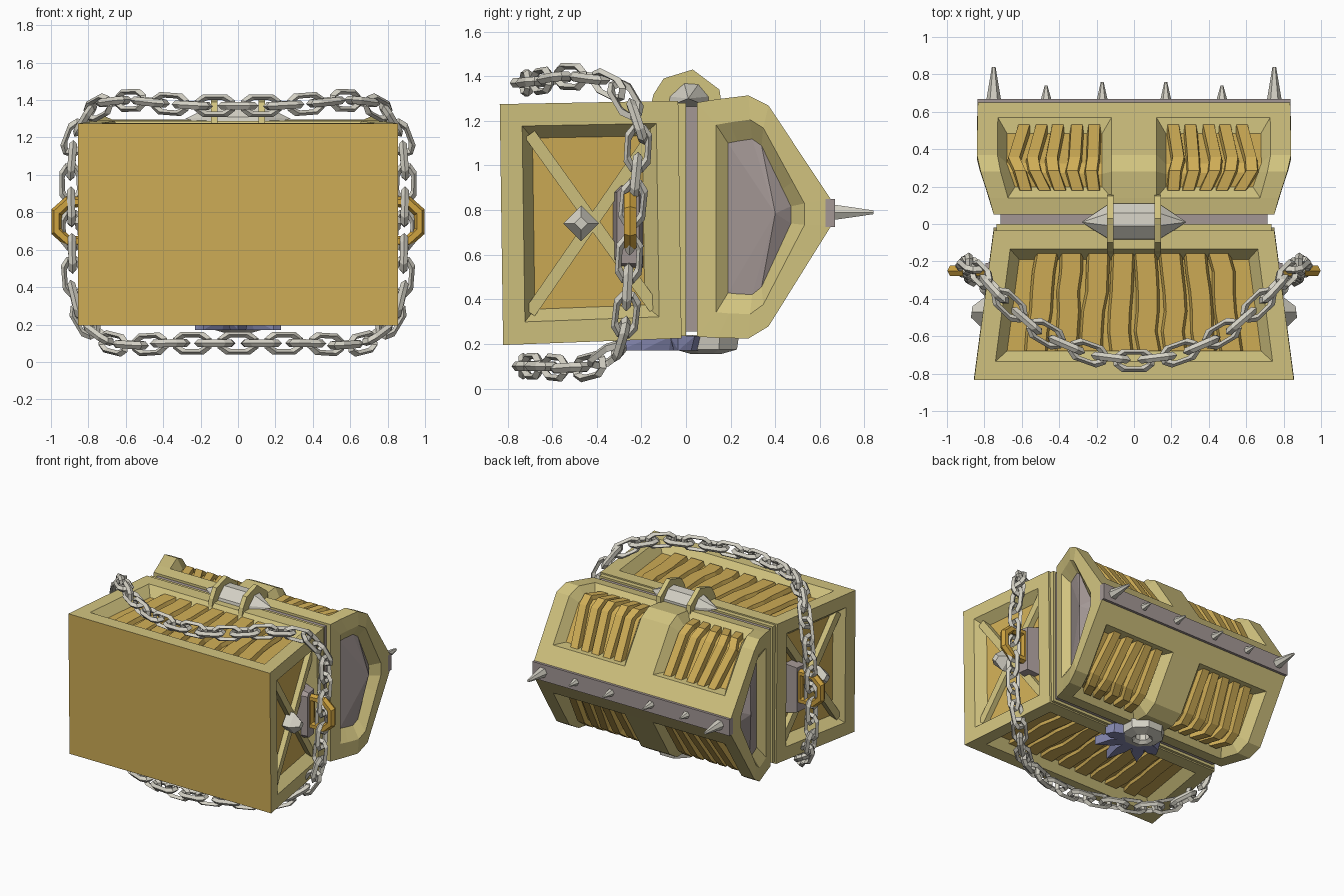
import bpy, bmesh, math, random
from mathutils import Vector

random.seed(4)
cube = bpy.data.objects.get("Cube")
if cube:
    bpy.data.objects.remove(cube, do_unlink=True)


def material(name, *rgb):
    m = bpy.data.materials.new(name)
    m.use_nodes = True
    col = [((c / 255 + 0.055) / 1.055) ** 2.4 for c in rgb] + [1]
    m.diffuse_color = col
    m.node_tree.nodes["Principled BSDF"].inputs["Base Color"].default_value = col
    return m


FRAME = material("pale frame wood", 209, 195, 127)
WOOD = material("golden plank wood", 207, 173, 86)
STEEL = material("light steel", 212, 209, 197)
IRON = material("mauve iron", 163, 151, 149)
GOLD = material("handle gold", 207, 163, 64)
BLUE = material("blue steel", 133, 136, 176)


def finish(bm, name, *mats):
    bmesh.ops.recalc_face_normals(bm, faces=bm.faces[:])
    me = bpy.data.meshes.new(name)
    bm.to_mesh(me)
    bm.free()
    for m in mats:
        me.materials.append(m)
    ob = bpy.data.objects.new(name, me)
    bpy.context.collection.objects.link(ob)
    return ob


def hull(name, pts, mat):
    bm = bmesh.new()
    bmesh.ops.convex_hull(bm, input=[bm.verts.new(p) for p in pts])
    return finish(bm, name, mat)


def box(name, x0, x1, y0, y1, z0, z1, mat):
    return hull(name, [(x, y, z) for x in (x0, x1) for y in (y0, y1) for z in (z0, z1)], mat)


def bridge(bm, a, b, closed=True):
    n = len(a)
    return [bm.faces.new((a[i], a[(i + 1) % n], b[(i + 1) % n], b[i]))
            for i in range(n if closed else n - 1)]


def ring(bm, c, u, v, outline, r, sides):
    """Closed link: a polygon wire swept round an outline in the u, v plane."""
    n = u.cross(v)
    loops = []
    for a, b in outline:
        out = (u * a + v * b).normalized()
        loops.append([bm.verts.new(c + u * a + v * b + (out * math.cos(t) + n * math.sin(t)) * r)
                      for t in (math.tau * k / sides for k in range(sides))])
    for i, l in enumerate(loops):
        bridge(bm, loops[i - 1], l)


def planks(name, paths, width, thick):
    """Boards running along paths of (point, outward) pairs."""
    bm = bmesh.new()
    for path in paths:
        loops = []
        for p, n in path:
            j = random.uniform(-0.012, 0.012)
            loops.append([bm.verts.new(Vector(p) + Vector((j + s * width, 0, 0)) + Vector(n) * t)
                          for s, t in ((-.5, 0), (-.4, thick), (.4, thick), (.5, 0))])
        for a, b in zip(loops, loops[1:]):
            bridge(bm, a, b)
        bm.faces.new(loops[0])
        bm.faces.new(loops[-1])
    finish(bm, name, WOOD)


# Chest body: tapered block with four framed recesses and a plain wooden base
bm = bmesh.new()
base = [bm.verts.new(p) for p in ((-.855, -.82, .195), (.855, -.82, .195), (.855, -.835, 1.275), (-.855, -.835, 1.275))]
rim = [bm.verts.new(p) for p in ((-.75, -.02, .225), (.75, -.02, .225), (.75, -.035, 1.29), (-.75, -.035, 1.29))]
walls = bridge(bm, base, rim)
bottom = bm.faces.new(base)
bottom.material_index = 1
bm.faces.new(rim)
bmesh.ops.recalc_face_normals(bm, faces=bm.faces[:])
for f in walls:
    bmesh.ops.inset_region(bm, faces=[f], thickness=0.1, use_even_offset=True)
    bmesh.ops.inset_region(bm, faces=[f], thickness=0.055, depth=-0.07, use_even_offset=True)
    f.material_index = 1
finish(bm, "chest_body", FRAME, WOOD)

for name, z, s in (("upper_planks", 1.21, 1), ("lower_planks", .28, -1)):
    paths = [[((k * .148 * (1 - .11 * t), -.68 + .53 * t, z + .02 * t), (0, 0, s))
              for t in (0, .2, .4, .6, .8, 1)] for k in (-3.5, -2.5, -1.5, -.5, .5, 1.5, 2.5, 3.5)]
    planks(name, paths, .125, .03)

# Liner between body and lid
box("rim_liner", -.715, .715, -.06, .08, .255, 1.265, IRON)
box("body_lip", -.735, .735, -.05, .0, .235, 1.28, FRAME)

# Lid: faceted shell with two recesses on each slope
rows = [(.05, .525, .75), (.14, .535, .775), (.28, .545, .82), (.37, .495, .84), (.57, .184, .837), (.65, .06, .835)]


def mid(y):
    return .755 + .05 * y


def lid_width(y):
    return .73 + .33 * y if y < .33 else .84


profile = [(y, h, w) for y, h, w in rows] + [(y, -h, w) for y, h, w in reversed(rows)]
bm = bmesh.new()
grid = [[bm.verts.new((x, y, mid(y) + h)) for x in (-w, -.87 * w, -.12, .12, .87 * w, w)] for y, h, w in profile]
strips = [bridge(bm, a, b, False) for a, b in zip(grid, grid[1:])]
bm.faces.new(grid[0] + grid[-1][::-1])
for col, s in ((0, -1), (-1, 1)):
    # End wall: flat border, sloped reveal, then a low iron pyramid
    loops = [[row[col] for row in grid]]
    for sy, sz, d in ((.66, .8, 0), (.47, .64, .06)):
        loop = []
        for y, h, w in profile:
            yy = .32 + (y - .33) * sy
            loop.append(bm.verts.new((s * (lid_width(yy) - d), yy, mid(yy) + h * sz)))
        loops.append(loop)
    bridge(bm, loops[0], loops[1])
    bridge(bm, loops[1], loops[2])
    apex = bm.verts.new((s * .83, .4, .785))
    last = loops[2]
    for i in range(len(last)):
        bm.faces.new((last[i - 1], last[i], apex)).material_index = 1
bmesh.ops.recalc_face_normals(bm, faces=bm.faces[:])
for first in (1, 7):
    for col in (1, 3):
        region = [strips[r][col] for r in (first, first + 1, first + 2)]
        bmesh.ops.inset_region(bm, faces=region, thickness=.05, depth=-.07, use_even_offset=True)
        for f in region:
            f.material_index = 2
finish(bm, "lid", FRAME, IRON, WOOD)

# Bent boards in the lid recesses
for name, s in (("lid_upper_planks", 1), ("lid_lower_planks", -1)):
    paths = []
    for side in (-1, 1):
        for k in range(5):
            x = side * (.215 + .097 * k)
            paths.append([((x * f, y, mid(y) + s * h), (0, ny, s * nz)) for f, y, h, ny, nz in
                          ((.95, .18, .462, 0, 1), (1.03, .275, .467, .3, .95),
                           (1.05, .33, .425, .7, .7), (.97, .51, .15, .83, .55))])
    planks(name, paths, .075, .04)

# Ridge band with spikes
box("ridge_band", -.836, .836, .61, .668, .725, .85, IRON)
for x, length, r in ((-.75, .18, .04), (-.47, .08, .03), (-.17, .1, .03), (.17, .1, .03), (.47, .08, .03), (.75, .18, .04)):
    pts = [(x + q * math.cos(a), y, .79 + q * math.sin(a)) for q, y in ((r, .66), (r * .25, .66 + length))
           for a in (math.tau * k / 6 for k in range(6))]
    hull("ridge_spike", pts, STEEL)

# Hinge on the upper edge: pointed core with two straps
core = [(-.28, .01, 1.3), (.28, .01, 1.3)]
core += [(x, y, z) for x in (-.13, .13) for y, z in ((-.09, 1.26), (-.08, 1.31), (-.01, 1.375), (.06, 1.37), (.11, 1.31), (.11, 1.26))]
hull("hinge_core", core, STEEL)
for s in (-1, 1):
    hull("hinge_strap", [(s * x, y, z) for x in (.11, .145) for y, z in
                         ((-.16, 1.26), (-.145, 1.32), (-.1, 1.39), (.03, 1.43), (.15, 1.34), (.16, 1.27))], FRAME)


# Side fittings: cross braces, stud, handle plate and ring
def side(s, y, z, depth):
    return (s * (.855 - .131 * (y + .83) - depth), y, z)


for s, label in ((-1, "right"), (1, "left")):
    for (y0, z0), (y1, z1) in (((-.7, 1.14), (-.14, .36)), ((-.7, .34), (-.14, 1.15))):
        d = Vector((y1 - y0, z1 - z0)).normalized() * .027
        hull(label + "_brace", [side(s, y + k * d.y, z - k * d.x, dep) for y, z in ((y0, z0), (y1, z1))
                                for k in (-1, 1) for dep in (.08, .03)], FRAME)
    stud = [side(s, -.47 + a, .74 + b, .06) for a, b in ((.08, 0), (-.08, 0), (0, .08), (0, -.08))]
    stud += [side(s, -.47 + a * .08, .74 + b * .08, .0) for a, b in ((1, 0), (-1, 0), (0, 1), (0, -1))]
    stud += [side(s, -.47 + a, .74 + b, -.06) for a, b in ((.03, 0), (-.03, 0), (0, .03), (0, -.03))]
    hull(label + "_stud", stud, STEEL)
    hull(label + "_handle_plate", [side(s, y, z, dep) for dep, g in ((.08, 0), (-.02, .02)) for y, z in
                                   ((-.33 + g, .58), (-.33 + g, .88), (-.29, .92 - g), (-.19 - g, .92 - g),
                                    (-.19 - g, .54 + g), (-.29, .54 + g))], IRON)
    bm = bmesh.new()
    ring(bm, Vector((s * .88, -.25, .75)), Vector((s, 0, 0)), Vector((0, 0, 1)),
         [(-.08, .105), (.03, .105), (.09, .05), (.09, -.05), (.03, -.105), (-.08, -.105)], .032, 6)
    finish(bm, label + "_handle", GOLD)

# Lock on the lower edge: octagonal plate with a hole, and pointed blades
bm = bmesh.new()
loops = [[bm.verts.new((r * math.cos(a), .09 + r * math.sin(a), z)) for a in (math.tau * (k + .5) / 8 for k in range(8))]
         for r, z in ((.16, .24), (.15, .175), (.075, .155), (.05, .175), (.05, .24))]
for a, b in zip(loops, loops[1:] + loops[:1]):
    bridge(bm, a, b)
finish(bm, "lock_plate", STEEL)
for angle, length in ((-2.75, .25), (-2.2, .32), (-1.57, .36), (-.94, .32), (-.39, .25)):
    d = Vector((math.cos(angle), math.sin(angle), 0))
    e = Vector((-d.y, d.x, 0)) * .06
    c = Vector((0, .06, .0))
    hull("lock_blade", [c + p + Vector((0, 0, z)) for z, g in ((.235, 1), (.17, .7)) for p in
                        (d * .08 + e * g, d * .08 - e * g, d * .2 + e * g, d * .2 - e * g, d * length)], BLUE)

# Chain: closed loop of links laid round the chest
half = [(0, -.73, 1.37), (.2, -.705, 1.37), (.38, -.64, 1.38), (.55, -.54, 1.4), (.69, -.41, 1.39), (.8, -.29, 1.33),
        (.88, -.21, 1.18), (.895, -.22, 1.0), (.89, -.245, .75), (.885, -.26, .5), (.87, -.27, .32), (.8, -.3, .19),
        (.68, -.42, .1), (.54, -.55, .09), (.38, -.64, .1), (.2, -.705, .1), (0, -.73, .1)]
path = [Vector(p) for p in half] + [Vector((-x, y, z)) for x, y, z in half[-2:0:-1]]
path.append(path[0])
lengths = [(b - a).length for a, b in zip(path, path[1:])]


def along(dist):
    dist %= sum(lengths)
    for a, b, l in zip(path, path[1:], lengths):
        if dist <= l:
            return a.lerp(b, dist / l)
        dist -= l
    return path[-1].copy()


count = 2 * round(sum(lengths) / .25)
pitch = sum(lengths) / count
shape = [(.088, .022), (.05, .046), (-.05, .046), (-.088, .022), (-.088, -.022), (-.05, -.046), (.05, -.046), (.088, -.022)]
bm = bmesh.new()
for i in range(count):
    p = along(i * pitch)
    t = (along((i + .4) * pitch) - along((i - .4) * pitch)).normalized()
    out = Vector((p.x - max(-.7, min(.7, p.x)), 0, p.z - max(.3, min(1.18, p.z))))
    v = t.cross(out).normalized()
    if i % 2:
        v = t.cross(v)
    ring(bm, p, t, v, shape, .021, 4)
finish(bm, "chain", STEEL)
